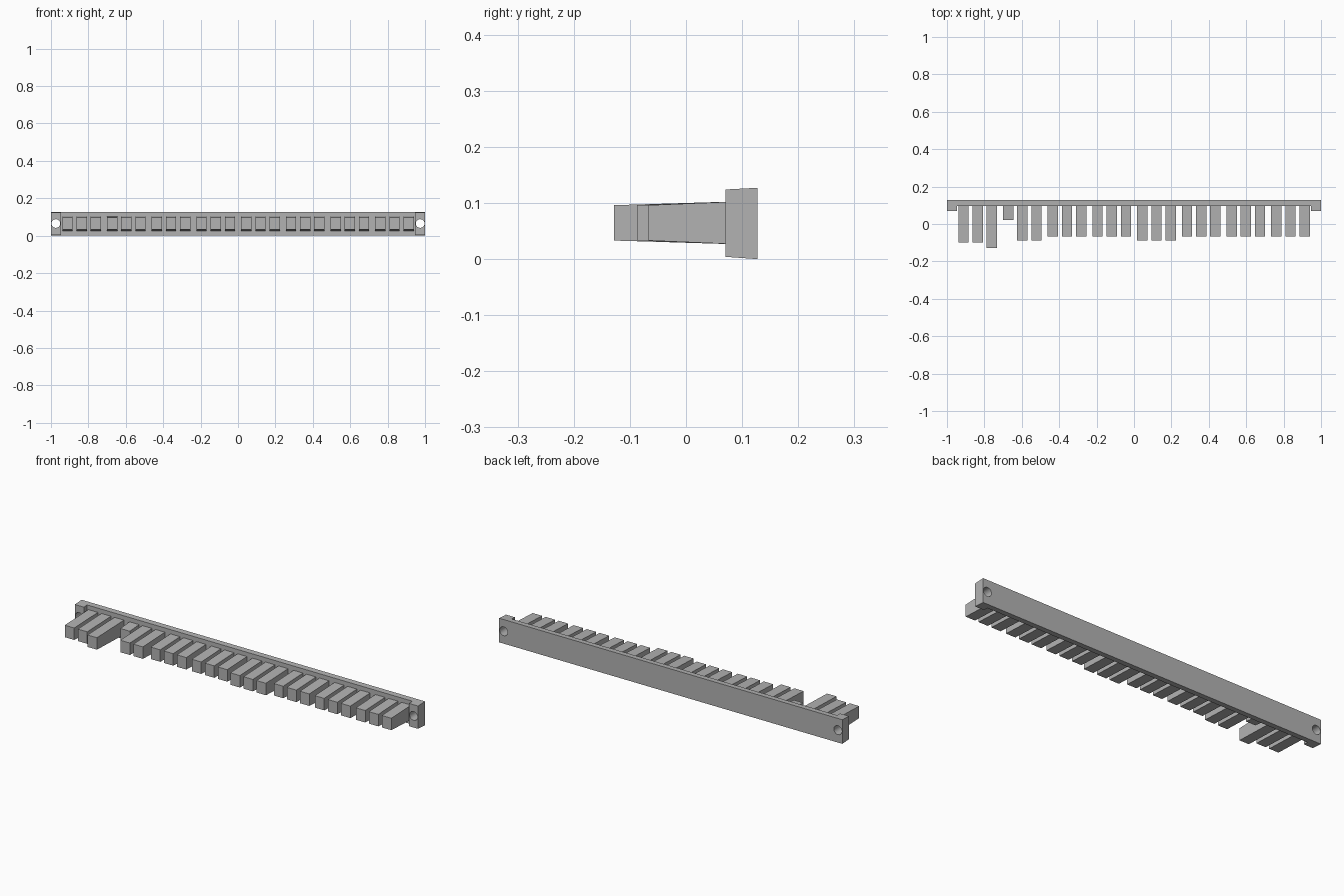
import bpy, bmesh, math
from mathutils import Matrix

old = bpy.data.objects.get("Cube")
if old:
    bpy.data.objects.remove(old)

grey = bpy.data.materials.new("plain grey")
grey.use_nodes = True
COLOR = (0.45, 0.45, 0.45, 1)
grey.diffuse_color = COLOR
grey.node_tree.nodes["Principled BSDF"].inputs["Base Color"].default_value = COLOR


def make_object(name, bm):
    bmesh.ops.recalc_face_normals(bm, faces=bm.faces)
    mesh = bpy.data.meshes.new(name)
    bm.to_mesh(mesh)
    bm.free()
    mesh.materials.append(grey)
    obj = bpy.data.objects.new(name, mesh)
    bpy.context.collection.objects.link(obj)
    return obj


def drafted_block(name, x, width, front, back):
    """Box along y; front and back are (y, bottom z, top z)."""
    bm = bmesh.new()
    rings = []
    for y, low, high in (front, back):
        corners = ((-1, low), (1, low), (1, high), (-1, high))
        rings.append([bm.verts.new((x + s * width / 2, y, z)) for s, z in corners])
    a, b = rings
    bm.faces.new(a)
    bm.faces.new(b)
    for i in range(4):
        j = (i + 1) % 4
        bm.faces.new((a[i], a[j], b[j], b[i]))
    return make_object(name, bm)


def cut(target, cutter):
    mod = target.modifiers.new("cut", "BOOLEAN")
    mod.operation = "DIFFERENCE"
    mod.solver = "EXACT"
    mod.object = cutter
    bpy.context.view_layer.objects.active = target
    bpy.ops.object.modifier_apply(modifier=mod.name)
    bpy.data.objects.remove(cutter)


# Mounting bar with raised end pads
bar = drafted_block("mounting_bar", 0, 2, (0.07, 0.004, 0.124), (0.127, 0, 0.127))
cut(bar, drafted_block("pocket_cutter", 0, 1.895, (0, -0.1, 0.3), (0.097, -0.1, 0.3)))

# Screw holes through both pads
for side in (-1, 1):
    bm = bmesh.new()
    place = Matrix.Translation((side * 0.974, 0.1, 0.065)) @ Matrix.Rotation(math.pi / 2, 4, "X")
    bmesh.ops.create_cone(bm, cap_ends=True, segments=16, radius1=0.0235,
                          radius2=0.0235, depth=0.2, matrix=place)
    cut(bar, make_object("hole_cutter", bm))

# Teeth: eight groups of three, mostly the same length
tips = [-0.067] * 24
tips[0:6] = [-0.1, -0.1, -0.128, 0.022, -0.087, -0.087]
tips[12:15] = [-0.087] * 3
for i, tip in enumerate(tips):
    group, slot = divmod(i, 3)
    x = -0.912 + group * 0.239 + slot * 0.076
    drafted_block(f"tooth_{i + 1}", x, 0.055, (tip, 0.033, 0.096), (0.1, 0.026, 0.103))

# Smooth hole walls, keep every edge sharp
bpy.ops.object.select_all(action="DESELECT")
bar.select_set(True)
bpy.context.view_layer.objects.active = bar
bpy.ops.object.shade_smooth_by_angle(angle=math.radians(30))
